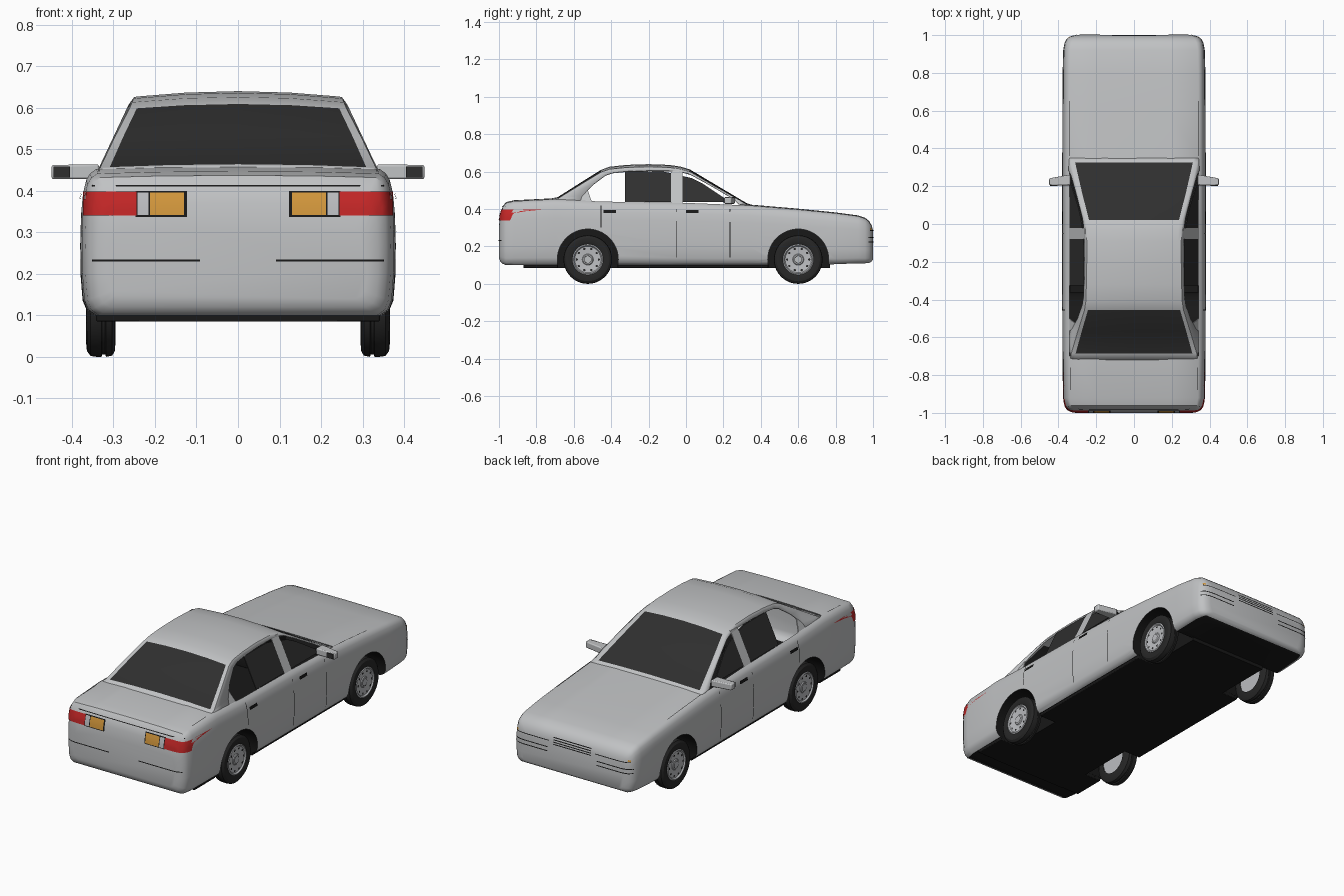
import bpy, bmesh, math
from mathutils import Vector, Matrix
from mathutils.bvhtree import BVHTree

if "Cube" in bpy.data.objects:
    bpy.data.objects.remove(bpy.data.objects["Cube"])


def material(name, r, g, b):
    m = bpy.data.materials.new(name)
    m.diffuse_color = (r, g, b, 1)
    m.use_nodes = True
    m.node_tree.nodes["Principled BSDF"].inputs["Base Color"].default_value = m.diffuse_color
    return m


PAINT = material("silver_paint", .53, .54, .55)
GLASS = material("dark_glass", .028, .028, .028)
BLACK = material("black_trim", .009, .009, .009)
TYRE = material("tyre_rubber", .02, .02, .02)
RED = material("lamp_red", .55, .02, .02)
AMBER = material("lamp_amber", .65, .31, .045)
RIM = material("wheel_silver", .5, .51, .53)


def make(name, verts, faces, mats, rule=None, smooth=30, recalc=True):
    me = bpy.data.meshes.new(name)
    me.from_pydata([tuple(v) for v in verts], [], faces)
    for m in mats:
        me.materials.append(m)
    bm = bmesh.new()
    bm.from_mesh(me)
    if recalc:
        bmesh.ops.recalc_face_normals(bm, faces=bm.faces)
    for f in bm.faces:
        f.smooth = smooth > 0
        if rule:
            f.material_index = rule(f)
    bm.to_mesh(me)
    bm.free()
    ob = bpy.data.objects.new(name, me)
    bpy.context.collection.objects.link(ob)
    if smooth:
        me.set_sharp_from_angle(angle=math.radians(smooth))
    return ob


def grid_faces(rows, cols, wrap=False):
    return [(i * cols + j, i * cols + (j + 1) % cols, (i + 1) * cols + (j + 1) % cols, (i + 1) * cols + j)
            for i in range(rows - 1) for j in range(cols if wrap else cols - 1)]


# Lower body: sections lofted along y (y, half width, bottom, top)
STATIONS = [(-1, .31, .14, .31), (-.993, .338, .12, .37), (-.98, .357, .107, .415), (-.962, .368, .10, .437),
            (-.92, .376, .10, .447), (-.7, .379, .10, .458), (-.45, .38, .10, .445), (0, .38, .10, .438),
            (.34, .38, .10, .424), (.6, .379, .10, .402), (.8, .378, .105, .382), (.92, .375, .11, .366),
            (.958, .368, .11, .353), (.98, .357, .112, .335), (.993, .338, .12, .312), (1, .31, .13, .285)]
PROFILE = [(.91, 0), (.96, .04), (.985, .11), (.998, .3), (1, .5), (.995, .7), (.985, .82), (.965, .91),
           (.94, .955), (.90, .985), (.5, .996)]
verts = []
for y, w, zb, zt in STATIONS:
    half = [(w * f, y, zb + (zt - zb) * t) for f, t in PROFILE]
    verts += half + [(0, y, zt)] + [(-x, yy, z) for x, yy, z in reversed(half)]
n = 2 * len(PROFILE) + 1
faces = grid_faces(len(STATIONS), n, True)
faces += [tuple(range(n)), tuple(range(len(verts) - n, len(verts)))]
body = make("lower_body", verts, faces, [PAINT, BLACK])
bvh = BVHTree.FromPolygons([Vector(v) for v in verts], faces)

# Wheel arches
WHEELS = [(-.525, .13), (.6, .13)]
bm = bmesh.new()
for y, z in WHEELS:
    for s in (-1, 1):
        bmesh.ops.create_cone(bm, cap_ends=True, segments=48, radius1=.163, radius2=.163, depth=.3,
                              matrix=Matrix.Translation((s * .39, y, z)) @ Matrix.Rotation(math.pi / 2, 4, 'Y'))
cut_me = bpy.data.meshes.new("arch_cutter")
bm.to_mesh(cut_me)
bm.free()
cutter = bpy.data.objects.new("arch_cutter", cut_me)
bpy.context.collection.objects.link(cutter)
cutter.hide_render = True
mod = body.modifiers.new("arches", 'BOOLEAN')
mod.operation, mod.solver, mod.object = 'DIFFERENCE', 'EXACT', cutter
bpy.context.view_layer.update()
cut = bpy.data.meshes.new_from_object(body.evaluated_get(bpy.context.evaluated_depsgraph_get()))
body.modifiers.clear()
body.data = cut
bpy.data.objects.remove(cutter)

# Open the cabin and blacken the wells and underside
bm = bmesh.new()
bm.from_mesh(cut)
deck = []
for f in bm.faces:
    c, nor = f.calc_center_median(), f.normal
    f.material_index = 0
    if nor.z > .9 and c.z > .4 and -.69 < c.y < .33 and abs(c.x) < .33:
        deck.append(f)
    elif nor.z < -.95 and c.z < .14:
        f.material_index = 1
    for y, z in WHEELS:
        r = math.hypot(c.y - y, c.z - z)
        if r < .166 and (abs(nor.x) < .2 or abs(c.x) < .3):
            f.material_index = 1
bmesh.ops.delete(bm, geom=deck, context='FACES')
for f in bm.faces:
    f.smooth = True
bm.to_mesh(cut)
bm.free()
cut.set_sharp_from_angle(angle=math.radians(35))

# Cabin top: y, edge half width, centre height, crown, then window opening y, z
CABIN = [(-.72, .338, .457, .006, -.57, .432), (-.685, .332, .464, .008, -.555, .47),
         (-.57, .298, .537, .010, -.50, .53), (-.455, .262, .609, .012, -.43, .583),
         (-.41, .255, .626, .013, -.39, .596), (-.32, .252, .636, .014, -.31, .604),
         (-.2, .25, .640, .014, -.2, .607), (-.09, .25, .636, .014, -.09, .607),
         (-.03, .252, .627, .013, -.02, .602), (.02, .256, .612, .012, .03, .588),
         (.175, .298, .520, .009, .145, .525), (.325, .335, .431, .006, .255, .46),
         (.355, .342, .421, .004, .285, .43)]
COLS = [-1, -.93, -.5, 0, .5, .93, 1]


def side_x(z):
    return .347 - (z - .43) * .47


verts = []
for y, w, z, c, iy, iz in CABIN:
    row = [(w * f, y, z - c * f * f) for f in COLS]
    verts += [(-side_x(iz), iy, iz)] + row + [(side_x(iz), iy, iz)]


def cabin_rule(f):
    c = f.calc_center_median()
    screen = -.69 < c.y < -.455 or .02 < c.y < .325
    return 1 if screen and abs(c.x) < .8 * .338 and len([v for v in f.verts if abs(v.co.x) < .312]) == 4 \
        and abs(f.normal.x) < .2 else 0


mats_by_col = [0, 0, 1, 1, 1, 1, 0, 0]
cabin = make("cabin_frame", verts, grid_faces(len(CABIN), 9), [PAINT, GLASS])
for p in cabin.data.polygons:
    row, col = divmod(p.index, 8)
    p.material_index = mats_by_col[col] if row in (1, 2, 9, 10) else 0
solid = cabin.modifiers.new("thickness", 'SOLIDIFY')
solid.thickness, solid.offset = .008, -1

# Side glass and pillars
PANELS = [("rear_door_glass", GLASS, [(-.325, .438), (-.08, .438), (-.08, .592), (-.13, .602), (-.325, .602)]),
          ("front_door_glass", GLASS, [(-.02, .438), (.25, .438), (.2, .462), (.09, .535), (.03, .565), (-.02, .577)]),
          ("centre_pillar", PAINT, [(-.08, .43), (-.02, .43), (-.02, .61), (-.08, .61)]),
          ("rear_quarter_trim", PAINT, [(-.57, .43), (-.5, .43), (-.515, .47), (-.53, .515), (-.545, .515)])]
for name, mat, pts in PANELS:
    for s, tag in ((-1, "left"), (1, "right")):
        v = [(s * (side_x(z) - d), y, z) for d in (.002, .008) for y, z in pts]
        k = len(pts)
        fs = [tuple(range(k)), tuple(range(k, 2 * k))] + [(i, (i + 1) % k, k + (i + 1) % k, k + i) for i in range(k)]
        make(f"{name}_{tag}", v, fs, [mat], smooth=0)


# Thin plates laid on the bodywork
def plate(name, axis, sign, u0, u1, v0, v1, mat, lift=.003, nu=10, nv=3):
    d = Vector((0, 0, 0))
    d[axis] = -sign
    ua, va = [a for a in range(3) if a != axis]
    pts = []
    for i in range(nu + 1):
        for j in range(nv + 1):
            p = Vector((0, 0, 0))
            p[axis], p[ua], p[va] = 2 * sign, u0 + (u1 - u0) * i / nu, v0 + (v1 - v0) * j / nv
            hit, nor, _, _ = bvh.ray_cast(p, d)
            if hit is None:
                hit = bvh.find_nearest(p)[0]
            nor = Vector((hit.x, 0, 0)).normalized() * .5 - d if axis == 1 else -d
            pts.append(hit + nor.normalized() * lift)
    ob = make(name, pts, grid_faces(nu + 1, nv + 1), [mat], recalc=False)
    if sum((p.normal for p in ob.data.polygons), Vector()).dot(d) > 0:
        ob.data.flip_normals()


for s, tag in ((-1, "left"), (1, "right")):
    # Tail lamps
    plate("tail_lamp_base_" + tag, 1, -1, s * .122, s * .245, .337, .400, BLACK, .003)
    plate("tail_lamp_red_" + tag, 1, -1, s * .243, s * .371, .34, .398, RED, .004, 20, 6)
    plate("tail_lamp_clear_" + tag, 1, -1, s * .213, s * .239, .342, .396, RIM, .006)
    plate("tail_lamp_amber_" + tag, 1, -1, s * .127, s * .209, .342, .396, AMBER, .006)
    # Bumper seams
    plate("rear_bumper_seam_" + tag, 1, -1, s * .09, s * .35, .230, .235, BLACK)
    for z in (.222, .245):
        plate("front_bumper_seam_" + tag, 1, 1, s * .15, s * .36, z, z + .005, BLACK)
    plate("headlamp_seam_" + tag, 1, 1, s * .14, s * .35, .283, .287, BLACK)
    plate("indicator_" + tag, 1, 1, s * .335, s * .350, .288, .298, AMBER)
    # Door seams and handles
    for y, z0, z1 in ((-.455, .3, .42), (-.05, .14, .40), (.235, .14, .40)):
        plate("door_seam_" + tag, 0, s, y - .002, y + .002, z0, z1, BLACK, .002)
    for y in (-.44, .0):
        plate("door_handle_" + tag, 0, s, y, y + .066, .378, .394, BLACK, .007)
    # Bonnet and boot seams
    plate("bonnet_seam_" + tag, 2, 1, s * .338, s * .341, .36, .65, BLACK, .002)
    plate("boot_seam_" + tag, 2, 1, s * .333, s * .336, -.88, -.76, BLACK, .002)
plate("boot_lid_seam", 1, -1, -.35, .35, .410, .414, BLACK)
for i in range(4):
    plate("grille_slot", 1, 1, -.115, .115, .268 + i * .012, .273 + i * .012, BLACK)


# Boxes with tapering outer end
def box(name, x0, x1, y0, y1, z0, z1, mat, bevel=0, taper=0):
    v = [(x, y, z) for x, t in ((x0, 0), (x1, taper)) for y in (y0, y1 - t) for z in (z0, z1 - t * .1)]
    fs = [(0, 1, 3, 2), (4, 5, 7, 6), (0, 1, 5, 4), (2, 3, 7, 6), (0, 2, 6, 4), (1, 3, 7, 5)]
    ob = make(name, v, fs, [mat])
    if bevel:
        b = ob.modifiers.new("soft_edges", 'BEVEL')
        b.width, b.segments = bevel, 2


# Underside tray, with narrow part between the wheels
box("underside_tray", -.24, .24, -.87, .77, .085, .108, BLACK)
for y0, y1 in ((-.87, -.685), (-.365, .44)):
    box("sill_tray", -.342, .342, y0, y1, .085, .108, BLACK, .004)

for s, tag in ((-1, "left"), (1, "right")):
    # Door mirrors
    box("mirror_" + tag, s * .335, s * .449, .205, .262, .428, .464, PAINT, .005, .02)
    box("mirror_glass_" + tag, s * .405, s * .444, .201, .21, .432, .459, GLASS)
    for (y, z), end in zip(WHEELS, ("rear", "front")):
        # Tyre and dished wheel, turned about the axle
        for name, mat, prof in (
                ("tyre", TYRE, [(.295, .08), (.296, .115), (.303, .127), (.318, .13), (.32, .124), (.327, .124),
                                (.329, .13), (.34, .13), (.355, .128), (.364, .116), (.366, .095), (.36, .08)]),
                ("wheel", RIM, [(.30, 0), (.30, .082), (.362, .082), (.365, .076), (.358, .07), (.354, .03),
                                (.358, .026), (.358, 0)])):
            seg = 40
            v = [(s * x, y + r * math.cos(2 * math.pi * k / seg), z + r * math.sin(2 * math.pi * k / seg))
                 for x, r in prof for k in range(seg)]
            make(f"{name}_{end}_{tag}", v, grid_faces(len(prof), seg, True), [mat])
        # Vent holes and hub ring
        v, fs = [], []
        for k in range(10):
            a = 2 * math.pi * k / 10
            ring = [(.059 + .006 * math.cos(t), .007 * math.sin(t)) for t in [math.pi * q / 4 for q in range(8)]]
            fs.append(tuple(range(len(v), len(v) + 8)))
            v += [(s * .3605, y + p * math.cos(a) - q * math.sin(a), z + p * math.sin(a) + q * math.cos(a))
                  for p, q in ring]
        b0 = len(v)
        v += [(s * .3605, y + r * math.cos(math.pi * k / 12), z + r * math.sin(math.pi * k / 12))
              for r in (.018, .021) for k in range(24)]
        fs += [tuple(b0 + i for i in f) for f in grid_faces(2, 24, True)]
        make(f"wheel_vents_{end}_{tag}", v, fs, [TYRE], smooth=0)
